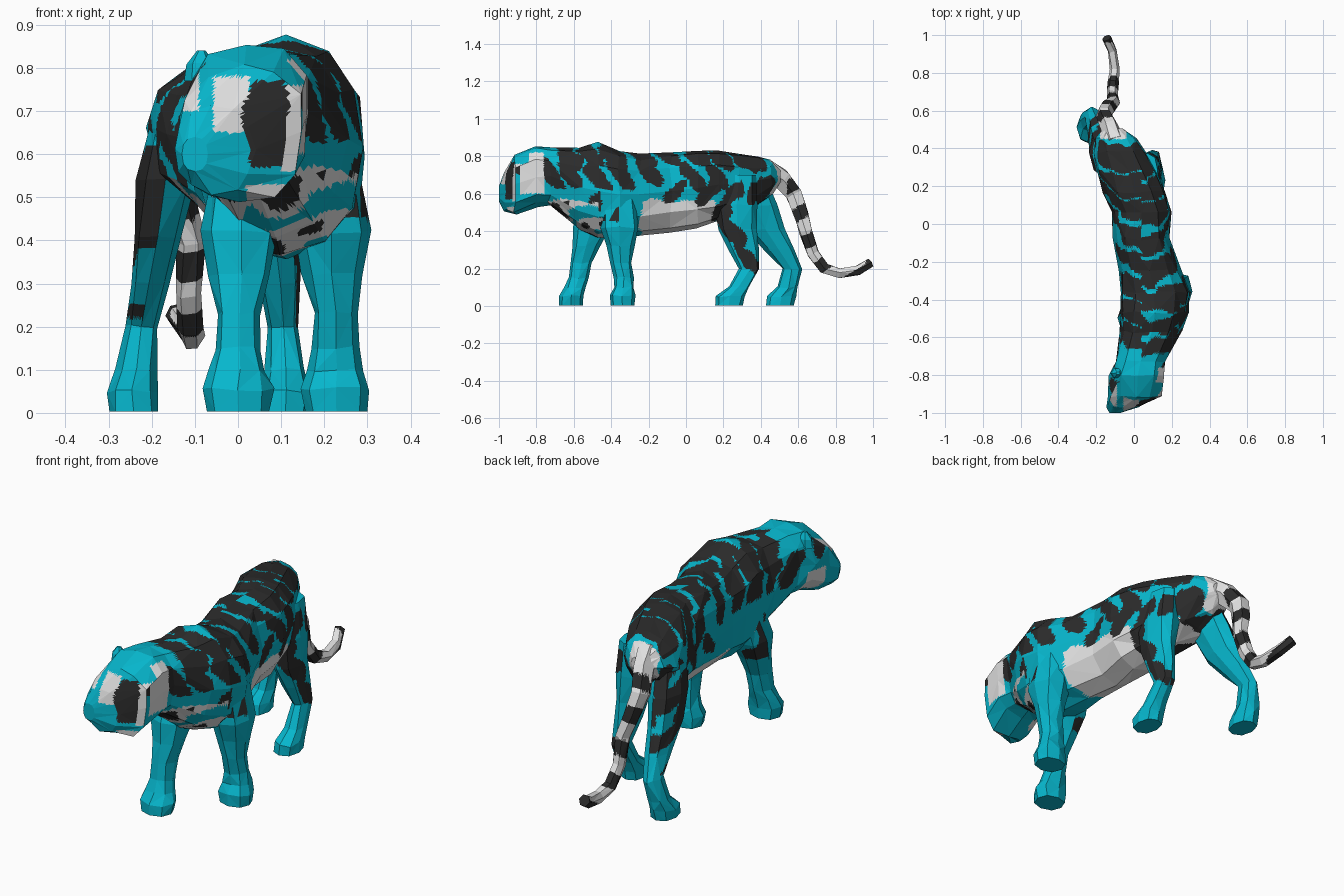
import bpy, bmesh, math, random
from mathutils import Vector, noise

if "Cube" in bpy.data.objects:
    bpy.data.objects.remove(bpy.data.objects["Cube"])

random.seed(4)
TEAL, BLACK, WHITE = 0, 1, 2
X, Y, Z = Vector((1, 0, 0)), Vector((0, 1, 0)), Vector((0, 0, 1))


def material(name, rgb):
    m = bpy.data.materials.new(name)
    m.diffuse_color = (*rgb, 1)
    m.use_nodes = True
    m.node_tree.nodes["Principled BSDF"].inputs["Base Color"].default_value = m.diffuse_color
    return m


MATS = [material("teal fur", (0.002, 0.47, 0.61)),
        material("black stripe", (0.024, 0.024, 0.024)),
        material("white fur", (0.76, 0.76, 0.76))]

# Slanted flank stripes: upper, middle and lower rows of y positions
ROWS = [(.81, -42, 1.22, (-.62, -.51, -.38, -.26, -.11, .05, .18, .31)),
        (.69, -50, 1.08, (-.72, -.61, -.47, -.35, -.19, .03, .17)),
        (.60, 55, 1, (-.06, .13, .26, .38))]
STRIPES = [(y, z + random.uniform(-.02, .02), math.radians(t), k * random.uniform(.85, 1.1))
           for z, t, k, ys in ROWS for y in ys]
STRIPES += [(y, z, math.radians(t), 1.05) for y, z, t in
            ((-.91, .77, -50), (-.5, .52, 70), (.2, .52, 60), (.25, .39, -50), (.33, .25, -50))]


def striped(p, shift=0.0):
    y = p.y - shift + .025 * noise.noise(p * 14)
    z = p.z + .025 * noise.noise(p * 14 + X * 9)
    for sy, sz, t, size in STRIPES:
        c, s = math.cos(t), math.sin(t)
        u, v = (y - sy) * c + (z - sz) * s, (z - sz) * c - (y - sy) * s
        if math.hypot(u / .09, v / .039) < size:
            return True
    return False


def paint_body(p, n):
    x, y, z = p
    wob = .03 * noise.noise(p * 9)
    if y < -.84 and n.y < -.25:                        # face markings
        if abs(x - .06 - wob) < .045 and .57 < z < .77:
            return BLACK
        brow = abs(x + .015) < .042 and .65 < z < .78
        temple = x < -.09 and .70 < z < .79
        cheek = x > .1 and .56 < z < .76
        jaw = x > .02 and z < .53
        return WHITE if brow or temple or cheek or jaw else TEAL
    if -.89 < y < -.76 and .6 < z < .82 and x > .06:   # cheek
        return WHITE
    if -.88 < y < -.77 and .54 < z < .66 and x < -.06:
        return WHITE
    throat = -.86 < y < -.44 and z < (.56 if n.y < -.3 else .5) + wob
    if throat:                                         # blotched throat and chest
        blot = noise.noise(p * 11 + Z * 4)
        return BLACK if blot > .12 else TEAL if blot < -.3 else WHITE
    bare_shoulder = x < .02 and -.5 < y < -.2 and z < .64
    if not bare_shoulder and striped(p, 0 if x > .04 else .035):
        return BLACK
    belly = -.24 < y + wob < .16 and z < (.56 if x > .04 else .5) + wob
    groin = y > .16 and z < .56 and n.z < -.3
    tail_root = y > .45 and abs(x + .11) < .07
    return WHITE if belly or groin or tail_root else TEAL


def paint_rear_right(p, n):
    return BLACK if n.x > -.3 and striped(p) else TEAL


def paint_rear_left(p, n):
    wave = math.sin(p.z * 38 + p.y * 14 + 2 * noise.noise(p * 7))
    patch = p.z > .42 and noise.noise(p * 8) > -.2
    return BLACK if p.z > .22 and n.x < -.1 and (wave > .1 or patch) else TEAL


def paint_front_right(p, n):
    patch = n.y < -.2 and n.x > .2 and .45 < p.z < .62
    return BLACK if patch or p.z > .6 and striped(p) else TEAL


def paint_front_left(p, n):
    return BLACK if p.z > .33 and n.x < -.2 and n.y > -.1 and noise.noise(p * 9) > -.1 else TEAL


def paint_tail(p, n):
    if p.y < .54:
        return WHITE
    return BLACK if math.sin((p.y * .6 - p.z) * 36) > .1 or p.y > .96 else WHITE


def paint_ear(p, n):
    return TEAL


def loft(name, rings, sides, paint, cuts, jitter=.005, square=.85):
    """Skin rings of (centre, u axis, v axis) with facets, then colour fine cells."""
    bm = bmesh.new()
    loops = []
    for k, (c, u, v) in enumerate(rings):
        loop = []
        for i in range(sides):
            ca, sa = math.cos(math.tau * i / sides), math.sin(math.tau * i / sides)
            co = (c + u * math.copysign(abs(ca) ** square, ca)
                  + v * math.copysign(abs(sa) ** square, sa))
            if 0 < k < len(rings) - 1:
                co += Vector([random.uniform(-jitter, jitter) for _ in range(3)])
            loop.append(bm.verts.new(co))
        loops.append(loop)
    for k, (a, b) in enumerate(zip(loops, loops[1:])):
        for i in range(sides):
            j = (i + 1) % sides
            if (i + k) % 2:
                tris = (a[i], a[j], b[j]), (a[i], b[j], b[i])
            else:
                tris = (a[i], a[j], b[i]), (a[j], b[j], b[i])
            for t in tris:
                bm.faces.new(t)
    for loop in (loops[0], loops[-1]):
        bm.faces.new(loop)
    bmesh.ops.triangulate(bm, faces=[f for f in bm.faces if len(f.verts) > 3])
    bmesh.ops.recalc_face_normals(bm, faces=bm.faces)
    bmesh.ops.subdivide_edges(bm, edges=bm.edges[:], cuts=cuts, use_grid_fill=True)
    bm.normal_update()
    for f in bm.faces:
        f.material_index = paint(f.calc_center_median(), f.normal)
    me = bpy.data.meshes.new(name)
    bm.to_mesh(me)
    bm.free()
    for m in MATS:
        me.materials.append(m)
    bpy.context.collection.objects.link(bpy.data.objects.new(name, me))


# Head, neck and trunk: y, centre x, half width, top z, bottom z
BODY = [(-1, -.1, .03, .64, .56), (-.965, -.055, .09, .71, .51), (-.915, .01, .145, .8, .49),
        (-.8, .02, .147, .855, .53), (-.73, .035, .135, .845, .53), (-.57, .09, .16, .845, .41),
        (-.47, .105, .178, .872, .36), (-.36, .11, .187, .83, .36), (-.25, .08, .168, .81, .38),
        (-.08, .04, .15, .825, .4), (.06, .04, .155, .835, .42), (.17, 0, .168, .83, .45),
        (.28, -.035, .16, .82, .49), (.38, -.07, .135, .8, .53), (.46, -.095, .1, .775, .6),
        (.505, -.11, .05, .73, .66)]
loft("body", [(Vector((x, y, (t + b) / 2)), X * w, Z * (t - b) / 2) for y, x, w, t, b in BODY],
     12, paint_body, 8, .009)

# Leg profiles: z, backward bow, half width, half depth
FRONT = [(.003, 0, .072, .064), (.055, 0, .08, .068), (.1, .01, .066, .054), (.15, .012, .052, .052),
         (.23, 0, .05, .056), (.32, 0, .07, .075), (.42, 0, .088, .1), (.56, 0, .07, .1), (.7, 0, .045, .06)]
REAR = [(.003, 0, .056, .074), (.05, .008, .058, .078), (.1, .05, .048, .056), (.2, .1, .036, .054),
        (.3, .058, .045, .08), (.41, .015, .057, .1), (.54, 0, .068, .115), (.7, 0, .055, .09)]


def leg(name, profile, foot, hip, paint):
    rings = []
    for z, bow, a, b in profile:
        t = max(0, z - .07) / .63
        c = Vector(foot).lerp(Vector(hip), t)
        rings.append((Vector((c.x, c.y + bow, z)), X * a, Y * b))
    loft(name, rings, 8, paint, 7, .005)


leg("front_right_leg", FRONT, (.228, -.34), (.21, -.365), paint_front_right)
leg("front_left_leg", FRONT, (.0, -.615), (.01, -.41), paint_front_left)
leg("rear_right_leg", REAR, (.11, .23), (.07, .285), paint_rear_right)
leg("rear_left_leg", REAR, (-.242, .502), (-.14, .33), paint_rear_left)

# Tail: path points, tapering, ringed square to the path
TAIL = [(-.1, .43, .73), (-.13, .51, .68), (-.16, .575, .6), (-.14, .61, .5), (-.11, .64, .4),
        (-.115, .68, .28), (-.11, .74, .2), (-.105, .82, .175), (-.115, .92, .19), (-.145, .985, .23)]
pts = [Vector(t) for t in TAIL]
rings = []
for i, p in enumerate(pts):
    d = (pts[min(i + 1, len(pts) - 1)] - pts[max(i - 1, 0)]).normalized()
    side = (X - d * d.x).normalized()
    r = .028 + .034 * (1 - i / 9) ** 2
    rings.append((p, side * r * .9, d.cross(side) * r))
loft("tail", rings, 6, paint_tail, 6, .004, 1)

# Ears: small tapered stubs
for name, x in (("left_ear", -.085), ("right_ear", .1)):
    base = Vector((x, -.79, .77))
    loft(name, [(base + Z * h, X * w, Y * w * .8) for h, w in ((0, .04), (.04, .032), (.07, .01))],
         6, paint_ear, 1, .003)
